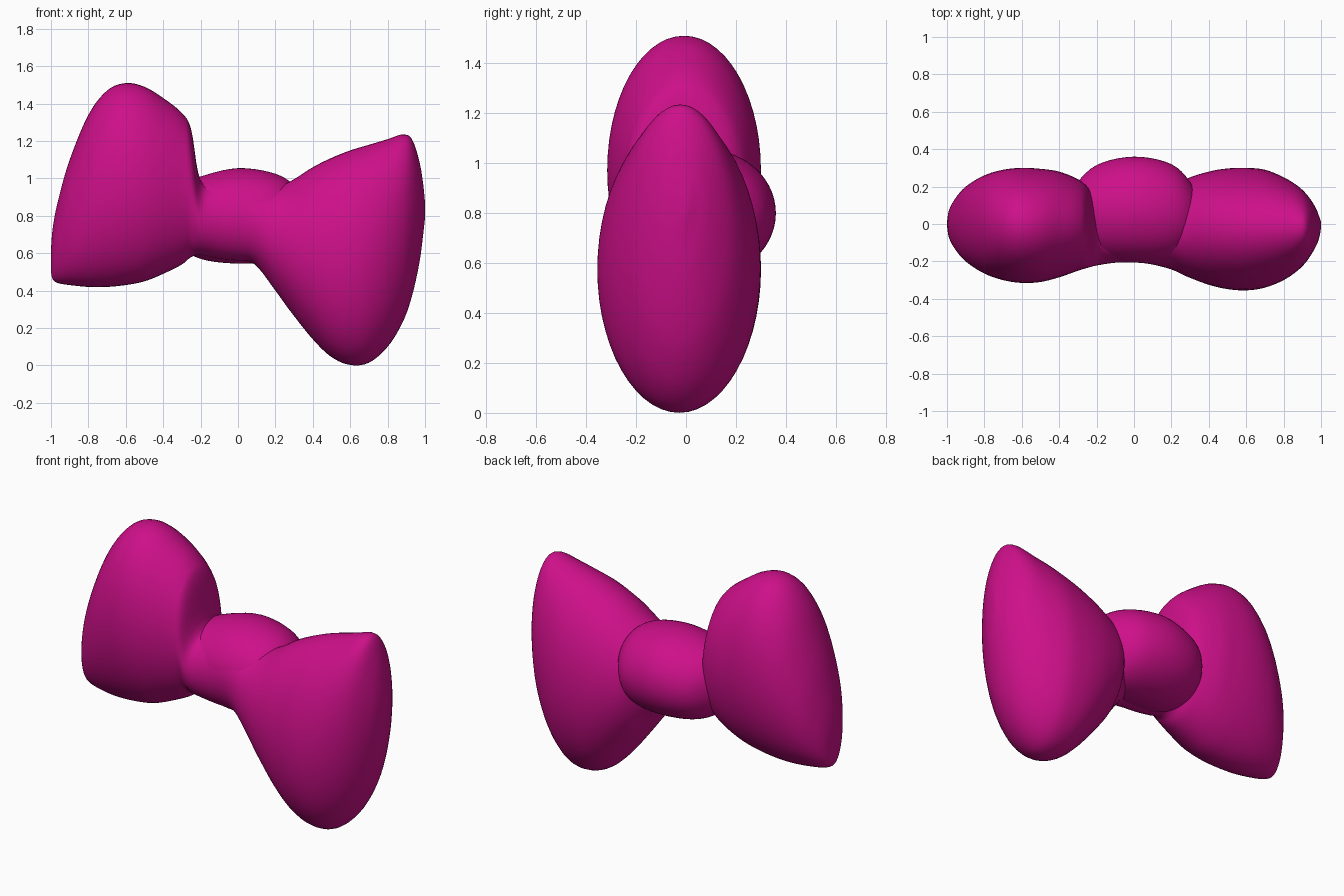
import bpy
import bmesh
import math

cube = bpy.data.objects.get("Cube")
if cube:
    bpy.data.objects.remove(cube, do_unlink=True)

SEGMENTS = 56
STEPS = 5

pink = bpy.data.materials.new("bright pink")
pink.use_nodes = True
pink.diffuse_color = (0.61, 0.005, 0.25, 1)
pink.node_tree.nodes["Principled BSDF"].inputs["Base Color"].default_value = pink.diffuse_color


def spline(a, b, c, d, t):
    """Catmull-Rom blend between b and c."""
    return 0.5 * (2 * b + (c - a) * t + (2 * a - 5 * b + 4 * c - d) * t * t
                  + (3 * b - a - 3 * c + d) * t ** 3)


def refine(stations):
    """Add smooth in-between stations."""
    padded = [stations[0]] + stations + [stations[-1]]
    result = []
    for i in range(len(stations) - 1):
        for step in range(STEPS):
            result.append([spline(*values, step / STEPS)
                           for values in zip(*padded[i:i + 4])])
    return result + [list(stations[-1])]


def loft(name, stations):
    """Skin elliptical sections given as (x, top, bottom, front, back)."""
    bm = bmesh.new()
    rings = []
    for x, top, bottom, front, back in refine(stations):
        ring = []
        for i in range(SEGMENTS):
            angle = math.tau * i / SEGMENTS
            y = (front + back) / 2 + (back - front) / 2 * math.cos(angle)
            z = (top + bottom) / 2 + (top - bottom) / 2 * math.sin(angle)
            ring.append(bm.verts.new((x, y, z)))
        rings.append(ring)
    for r, s in zip(rings, rings[1:]):
        for i in range(SEGMENTS):
            j = (i + 1) % SEGMENTS
            bm.faces.new((r[i], r[j], s[j], s[i]))
    bm.faces.new(rings[0])
    bm.faces.new(rings[-1])
    bmesh.ops.recalc_face_normals(bm, faces=bm.faces)
    mesh = bpy.data.meshes.new(name)
    bm.to_mesh(mesh)
    bm.free()
    mesh.materials.append(pink)
    mesh.shade_smooth()
    obj = bpy.data.objects.new(name, mesh)
    bpy.context.scene.collection.objects.link(obj)
    return obj


# Tall loop with its low corner at the outer end
right_loop = [
    (-1, .62, .5, -.01, .01),
    (-.99, .74, .46, -.07, .07),
    (-.96, .89, .44, -.13, .13),
    (-.9, 1.1, .43, -.2, .2),
    (-.8, 1.34, .42, -.265, .26),
    (-.7, 1.47, .42, -.3, .29),
    (-.6, 1.51, .43, -.315, .3),
    (-.5, 1.49, .45, -.31, .295),
    (-.4, 1.43, .49, -.285, .28),
    (-.3, 1.35, .54, -.25, .24),
    (-.25, 1.26, .58, -.235, .2),
    (-.2, .99, .59, -.222, .15),
]

# Narrow middle of the ribbon
neck = [
    (-.1, .98, .57, -.207, .14),
    (0, 1, .56, -.206, .14),
    (.09, .98, .54, -.215, .14),
]

# Drooping loop with its high corner at the outer end
left_loop = [
    (.2, .96, .4, -.243, .17),
    (.28, .985, .29, -.28, .24),
    (.4, 1.06, .14, -.325, .28),
    (.5, 1.11, .045, -.348, .297),
    (.6, 1.15, .003, -.355, .3),
    (.7, 1.18, .015, -.34, .29),
    (.8, 1.21, .1, -.3, .25),
    (.88, 1.235, .23, -.245, .2),
    (.93, 1.21, .37, -.19, .15),
    (.97, 1.09, .55, -.125, .09),
    (.99, .97, .7, -.075, .04),
    (1, .87, .79, -.02, .01),
]
loft("ribbon_loops", right_loop + neck + left_loop)

# Rounded knot bulging at the back
loft("knot", [
    (-.36, .83, .77, .04, .1),
    (-.32, .95, .65, -.1, .2),
    (-.2, 1.01, .57, -.18, .315),
    (0, 1.055, .545, -.203, .36),
    (.2, 1.025, .56, -.19, .32),
    (.31, .95, .65, -.1, .21),
    (.35, .83, .77, .04, .1),
])
